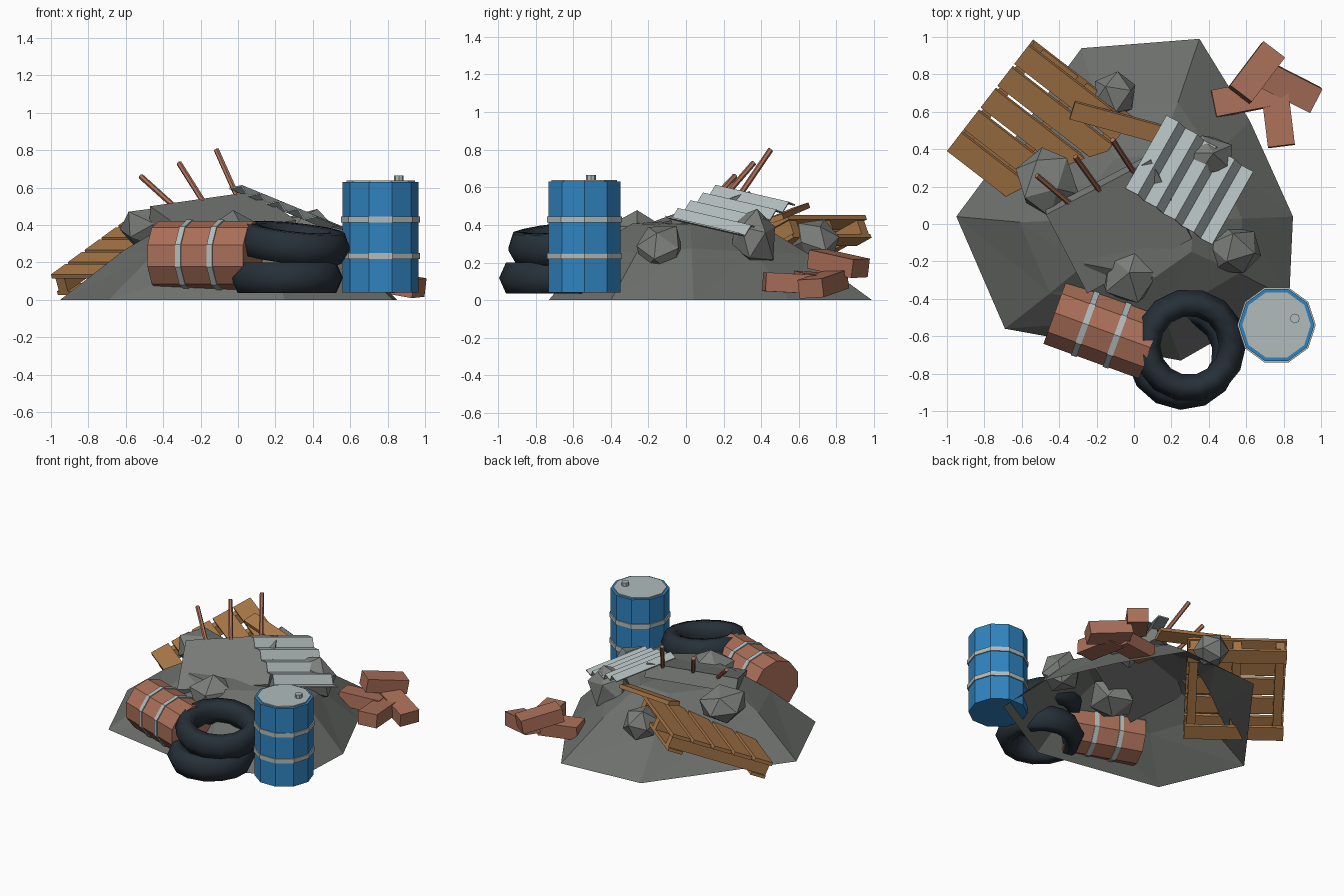
import bpy, bmesh, math, random
from mathutils import Vector, Matrix, Euler

if "Cube" in bpy.data.objects:
    bpy.data.objects.remove(bpy.data.objects["Cube"])

random.seed(4)
rad = math.radians


def material(name, r, g, b):
    m = bpy.data.materials.new(name)
    m.diffuse_color = (r, g, b, 1)
    m.use_nodes = True
    m.node_tree.nodes["Principled BSDF"].inputs["Base Color"].default_value = m.diffuse_color
    return m


DIRT = material("dirt", .15, .16, .15)
STONE = material("stone", .20, .21, .20)
METAL = material("metal", .44, .50, .50)
BLUE = material("blue_paint", .03, .23, .53)
RUST = material("rust", .40, .16, .10)
WOOD = material("wood", .42, .20, .07)
RUBBER = material("rubber", .02, .03, .04)


def add(name, bm, mat, matrix=None):
    bmesh.ops.recalc_face_normals(bm, faces=bm.faces)
    if matrix:
        bm.transform(matrix)
    me = bpy.data.meshes.new(name)
    bm.to_mesh(me)
    bm.free()
    ob = bpy.data.objects.new(name, me)
    bpy.context.collection.objects.link(ob)
    me.materials.append(mat)
    return ob


def frame(origin, x, y, z):
    m = Matrix((x, y, z)).transposed().to_4x4()
    m.translation = origin
    return m


def place(loc, rot=(0, 0, 0)):
    return Matrix.Translation(loc) @ Euler([rad(a) for a in rot]).to_matrix().to_4x4()


def box(name, size, matrix, mat):
    bm = bmesh.new()
    bmesh.ops.create_cube(bm, size=1)
    bm.transform(Matrix.Diagonal((*size, 1)))
    return add(name, bm, mat, matrix)


def cylinder(name, r, z0, z1, matrix, mat, sides=10):
    bm = bmesh.new()
    bmesh.ops.create_cone(bm, cap_ends=True, segments=sides, radius1=r, radius2=r, depth=z1 - z0)
    # a vertex on the local x axis
    bm.transform(Matrix.Translation((0, 0, (z0 + z1) / 2)) @ Matrix.Rotation(math.pi / 2, 4, 'Z'))
    return add(name, bm, mat, matrix)


def rod(name, a, b, r, mat):
    a, b = Vector(a), Vector(b)
    m = Matrix.Translation(a) @ (b - a).to_track_quat('Z', 'Y').to_matrix().to_4x4()
    return cylinder(name, r, 0, (b - a).length, m, mat, sides=6)


# rubble mound: open shell of shrinking rings
base = [(-.95, .04), (-.69, -.56), (.25, -.73), (.83, -.40), (.85, .04),
        (.62, .55), (.35, .99), (-.28, .94)]
bm = bmesh.new()
rings = []
for scale, z, jit in ((1, 0, 0), (.66, .26, .02), (.38, .41, .015)):
    rings.append([bm.verts.new((x * scale + random.uniform(-jit, jit),
                                y * scale + random.uniform(-jit, jit),
                                z + random.uniform(-jit, jit))) for x, y in base])
n = len(base)
for lo, hi in zip(rings, rings[1:]):
    for i in range(n):
        j = (i + 1) % n
        bm.faces.new((lo[i], lo[j], hi[j]))
        bm.faces.new((lo[i], hi[j], hi[i]))
peak = bm.verts.new((0, .05, .43))
for i in range(n):
    bm.faces.new((rings[-1][i], rings[-1][(i + 1) % n], peak))
add("rubble_mound", bm, DIRT)

# tilted broken slab with reinforcing bars
su, sv = Vector((.56, .29, .08)), Vector((.22, -.42, -.155))
sn = su.cross(sv).normalized()
if sn.z < 0:
    sn = -sn
corner = Vector((-.47, .05, .50))
box("concrete_slab", (1, 1, .1), frame(corner + su / 2 + sv / 2 - sn * .05, su, sv, sn), STONE)
for i, (a, b) in enumerate((((-.32, .09, .48), (-.52, .26, .66)),
                            ((-.17, .16, .50), (-.315, .36, .73)),
                            ((.01, .26, .52), (-.115, .45, .80)))):
    rod(f"reinforcing_bar_{i + 1}", a, b, .015, RUST)

# loose rocks
for i, (loc, size) in enumerate((((-.025, -.26, .32), (.16, .18, .15)),
                                 ((.535, -.14, .27), (.16, .14, .14)),
                                 ((.38, .36, .335), (.18, .13, .17)),
                                 ((-.11, .69, .31), (.13, .13, .12)),
                                 ((-.47, .23, .38), (.17, .20, .13)))):
    bm = bmesh.new()
    bmesh.ops.create_icosphere(bm, subdivisions=1, radius=1)
    bm.transform(Matrix.Rotation(i * 1.3, 4, (.4, .5, .7)))
    for v in bm.verts:
        v.co *= random.uniform(.92, 1.1)
    bm.transform(Matrix.Diagonal((*size, 1)))
    add(f"rock_{i + 1}", bm, STONE, Matrix.Translation(loc))

# upright blue drum
m = place((.762, -.54, 0))
cylinder("blue_drum_body", .202, .04, .63, m, BLUE)
cylinder("blue_drum_lid", .183, .6, .638, m, METAL)
for i, z in enumerate((.235, .43)):
    cylinder(f"blue_drum_band_{i + 1}", .21, z - .016, z + .016, m, METAL)
cylinder("blue_drum_cap", .026, .63, .665, place((.86, -.505, 0)), METAL, sides=8)

# rusty barrel lying on its side
m = place((-.175, -.565, .235)) @ Matrix.Rotation(rad(-20), 4, 'Z') @ Matrix.Rotation(rad(90), 4, 'Y')
cylinder("rusty_barrel_body", .186, -.265, .28, m, RUST)
for i, z in enumerate((-.09, .09)):
    cylinder(f"rusty_barrel_band_{i + 1}", .193, z - .016, z + .016, m, METAL)

# two stacked tyres
for name, loc, rot in (("lower_tyre", (.262, -.69, .118), (0, 0, 10)),
                       ("upper_tyre", (.297, -.65, .302), (6, 6, 0))):
    bpy.ops.mesh.primitive_torus_add(major_segments=14, minor_segments=6, major_radius=.231,
                                     minor_radius=.073, location=loc, rotation=[rad(a) for a in rot])
    ob = bpy.context.object
    ob.name = name
    ob.scale.z = 1.3
    ob.data.materials.append(RUBBER)
    bpy.ops.object.shade_smooth()

# pallet leaning on the mound: slats across, stringers beneath
pu = Vector((.44, .57, .32)).normalized()
pv = Vector((.79, -.61, 0)).normalized()
pn = pv.cross(pu)
pallet = frame(Vector((-1.0, .39, .135)), pv, pu, pn)
L, W = .68, .78
for i in range(5):
    y = .068 + i * (W - .136) / 4
    box(f"pallet_slat_{i + 1}", (L, .136, .025), pallet @ Matrix.Translation((L / 2, y, -.012)), WOOD)
for i, x in enumerate((.045, L / 2, L - .045)):
    box(f"pallet_stringer_{i + 1}", (.06, W - .02, .08), pallet @ Matrix.Translation((x, W / 2, -.065)), WOOD)
for i, y in enumerate((.066, W - .066)):
    box(f"pallet_bottom_board_{i + 1}", (L, .11, .022), pallet @ Matrix.Translation((L / 2, y, -.115)), WOOD)

# loose plank
a, b = Vector((-.33, .61, .49)), Vector((.18, .47, .43))
px = (b - a).normalized()
py = Vector((.25, .9, .3))
py = (py - px * py.dot(px)).normalized()
box("loose_plank", ((b - a).length, .1, .03), frame((a + b) / 2, px, py, px.cross(py)), WOOD)

# corrugated sheet: zigzag strip between two edges
start, across, along = Vector((-.04, .19, .61)), Vector((.45, -.30, -.185)), Vector((.22, .39, -.09))
normal = across.cross(along).normalized()
bm = bmesh.new()
rows = []
for i in range(10):
    p = start + across * (i / 9) + normal * (.022 if i % 2 else -.016)
    rows.append((bm.verts.new(p), bm.verts.new(p + along)))
for (a, b), (c, d) in zip(rows, rows[1:]):
    bm.faces.new((a, c, d, b))
sheet = add("corrugated_sheet", bm, METAL)
solid = sheet.modifiers.new("thickness", 'SOLIDIFY')
solid.thickness = .008
solid.offset = 0

# tumbled bricks
for i, (loc, rot) in enumerate((((.655, .81, .195), (2, 10, 53)),
                                ((.837, .73, .085), (3, 9, -27)),
                                ((.77, .565, .09), (0, 3, 97)),
                                ((.573, .67, .095), (-4, 3, 11)))):
    box(f"brick_{i + 1}", (.3, .145, .1), place(loc, rot), RUST)
